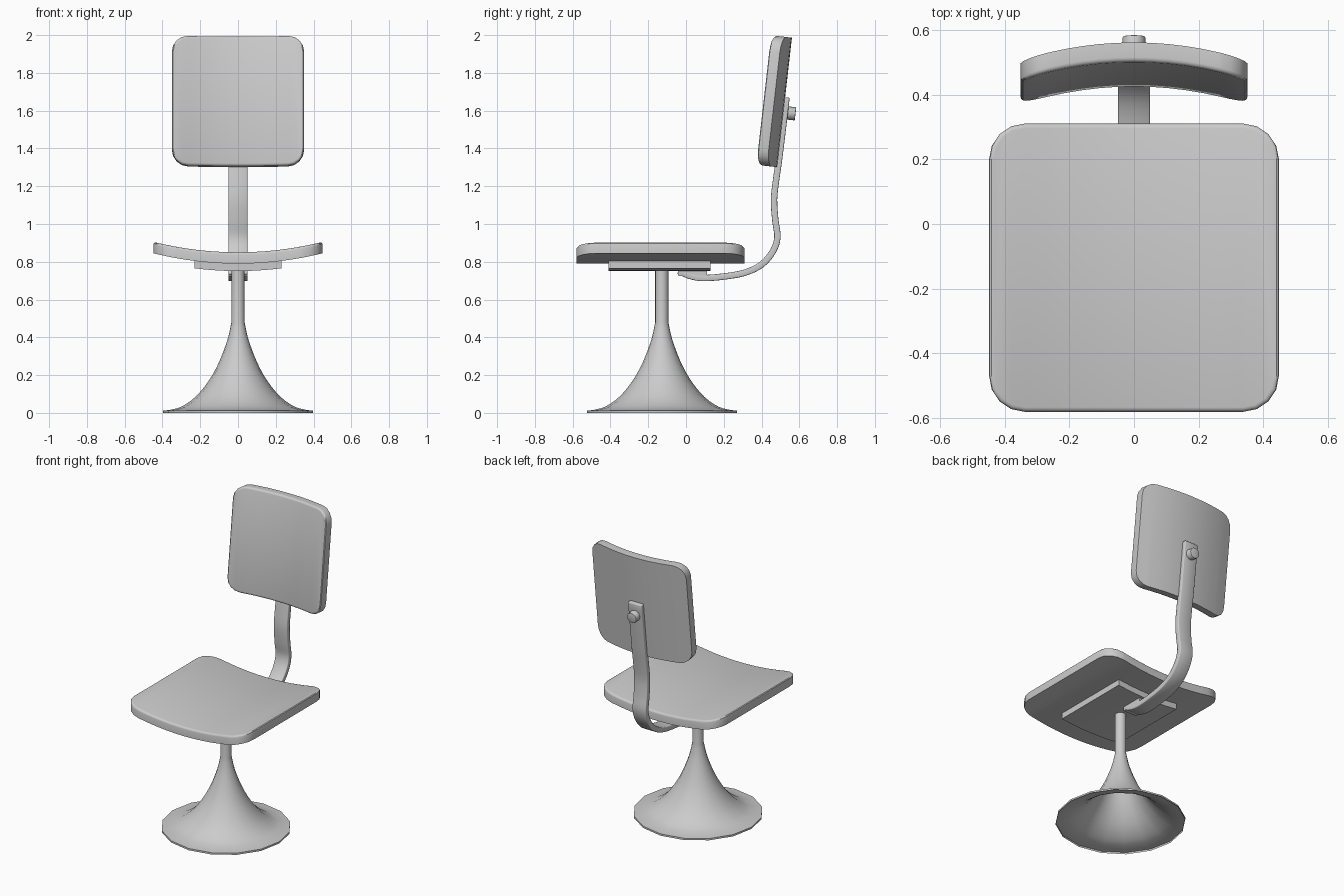
import bpy, bmesh, math
from mathutils import Vector, Matrix

if "Cube" in bpy.data.objects:
    bpy.data.objects.remove(bpy.data.objects["Cube"])


def finish(bm, name, angle=35):
    bmesh.ops.recalc_face_normals(bm, faces=bm.faces[:])
    me = bpy.data.meshes.new(name)
    bm.to_mesh(me)
    bm.free()
    ob = bpy.data.objects.new(name, me)
    bpy.context.collection.objects.link(ob)
    bpy.ops.object.select_all(action='DESELECT')
    ob.select_set(True)
    bpy.context.view_layer.objects.active = ob
    bpy.ops.object.shade_smooth_by_angle(angle=math.radians(angle))
    return ob


def pad(name, w, l, t, corner, rim, rise):
    """Slab with rounded corners, softened top rim, sides curving up."""
    bm = bmesh.new()
    bmesh.ops.create_cube(bm, size=1)
    bmesh.ops.scale(bm, vec=(w, l, t), verts=bm.verts)
    if corner:
        up = [e for e in bm.edges
              if abs(e.verts[0].co.z - e.verts[1].co.z) > t / 2]
        bmesh.ops.bevel(bm, geom=up, offset=corner, segments=4, profile=0.5,
                        affect='EDGES')
        top = [e for e in bm.edges if all(v.co.z > t * 0.49 for v in e.verts)]
        bmesh.ops.bevel(bm, geom=top, offset=rim, segments=3, profile=0.5,
                        affect='EDGES')
    for i in range(-5, 6):
        bmesh.ops.bisect_plane(bm, geom=bm.verts[:] + bm.edges[:] + bm.faces[:],
                               plane_co=(i * w / 13, 0, 0), plane_no=(1, 0, 0))
    for v in bm.verts:
        v.co.z += rise * (v.co.x / (w / 2)) ** 2
    return finish(bm, name)


def smooth_path(pts, n=5):
    """Catmull-Rom interpolation."""
    p = [Vector(q) for q in pts]
    p = [2 * p[0] - p[1]] + p + [2 * p[-1] - p[-2]]
    out = []
    for a, b, c, d in zip(p, p[1:], p[2:], p[3:]):
        for i in range(n):
            t = i / n
            out.append(0.5 * (2 * b + (c - a) * t + (2 * a - 5 * b + 4 * c - d) * t * t
                              + (3 * b - a - 3 * c + d) * t ** 3))
    return out + [p[-2]]


# Seat and mounting plate, sharing one curvature
seat = pad("seat", 0.895, 0.89, 0.06, 0.11, 0.014, 0.055)
seat.location = (0, -0.135, 0.82)
plate = pad("seat_plate", 0.46, 0.54, 0.042, 0, 0, 0.0145)
plate.location = (0, -0.14, 0.772)

# Backrest
back = pad("backrest", 0.70, 0.69, 0.06, 0.085, 0.014, 0.055)
back.location = (0, 0.492, 1.647)
back.rotation_euler.x = math.radians(83.5)

# Trumpet pedestal, hollow underneath
flare = smooth_path([(0.035, 0.48), (0.055, 0.39), (0.10, 0.27), (0.155, 0.17),
                     (0.225, 0.085), (0.30, 0.033), (0.365, 0.015)], 3)
profile = [Vector((0.035, 0.76))] + flare + [Vector((0.397, 0.012)), Vector((0.397, 0))]
bm = bmesh.new()
vs = [bm.verts.new((r, 0, z)) for r, z in profile]
es = [bm.edges.new(p) for p in zip(vs, vs[1:])]
bmesh.ops.spin(bm, geom=vs + es, axis=(0, 0, 1), cent=(0, 0, 0), steps=16,
               angle=math.tau)
bmesh.ops.remove_doubles(bm, verts=bm.verts[:], dist=1e-4)
pedestal = finish(bm, "pedestal", 40)
pedestal.location.y = -0.128

# Bent strap carrying the backrest
path = smooth_path([(-0.04, 0.752), (0.02, 0.726), (0.09, 0.714), (0.20, 0.722),
                    (0.31, 0.742), (0.40, 0.785), (0.46, 0.855), (0.484, 0.93),
                    (0.473, 1.02), (0.466, 1.13), (0.478, 1.24), (0.491, 1.33),
                    (0.512, 1.50), (0.532, 1.67)], 4)
bm = bmesh.new()
rows = [[bm.verts.new((x, y, z)) for x in (-0.05, 0.05)] for y, z in path]
for a, b in zip(rows, rows[1:]):
    bm.faces.new((a[0], a[1], b[1], b[0]))
strap = finish(bm, "back_strap")
solid = strap.modifiers.new("thickness", 'SOLIDIFY')
solid.thickness = 0.034
solid.offset = 0
bev = strap.modifiers.new("soft_edges", 'BEVEL')
bev.width = 0.005
bev.segments = 2
bev.limit_method = 'ANGLE'
bev.angle_limit = math.radians(60)

# Spacer between strap and plate
bm = bmesh.new()
bmesh.ops.create_cube(bm, size=1)
bmesh.ops.scale(bm, vec=(0.10, 0.15, 0.04), verts=bm.verts)
spacer = finish(bm, "strap_spacer")
spacer.location = (0, 0.035, 0.745)

# Bolt holding the backrest
bm = bmesh.new()
bmesh.ops.create_cone(bm, cap_ends=True, segments=16, radius1=0.035, radius2=0.035,
                      depth=0.07)
rim = [e for e in bm.edges if all(v.co.z < 0 for v in e.verts)]
bmesh.ops.bevel(bm, geom=rim, offset=0.004, segments=2, profile=0.5, affect='EDGES')
bolt = finish(bm, "back_bolt")
bolt.location = (0, 0.545, 1.587)
bolt.rotation_euler.x = math.radians(83.5)
